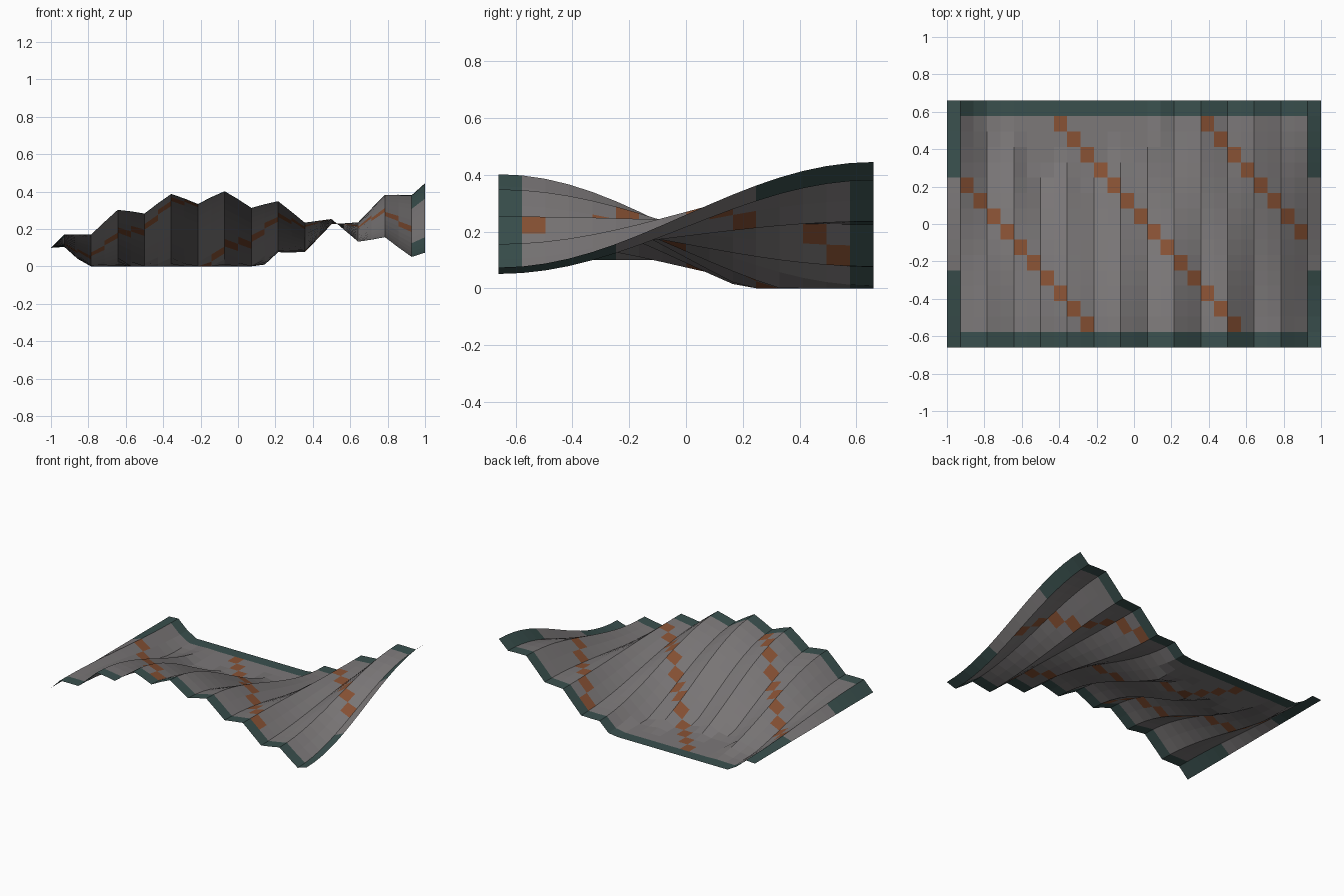
import bpy, bmesh, math

if "Cube" in bpy.data.objects:
    bpy.data.objects.remove(bpy.data.objects["Cube"])

COLS, ROWS = 28, 16
HALF_X, HALF_Y = 1.0, 0.66


def material(name, rgb):
    m = bpy.data.materials.new(name)
    m.diffuse_color = (*rgb, 1.0)
    m.use_nodes = True
    m.node_tree.nodes["Principled BSDF"].inputs["Base Color"].default_value = m.diffuse_color
    return m


# Height of the twisted, pleated sheet; it rests on the floor where it dips
def height(i, x, y):
    middle = 0.159 + 0.08 * x + 0.02 * x * x
    twist = 0.226 * math.sin(math.pi * (x + 1) / 1.53)
    pleat = 0.035 * math.sin(i * math.pi / 2)
    z = middle - twist * math.sin(y / HALF_Y * math.pi / 2) + pleat
    return max(0.0, z)


# Colour rule: teal hem, diagonal orange stripes, grey cloth
def colour(i, j):
    if j in (0, ROWS - 1):
        return 1
    if i in (0, COLS - 1):
        return 1 if (j < 5 or j >= ROWS - 5) else 0
    return 2 if (i - j) % 11 == 7 else 0


# Pleated cloth sheet
bm = bmesh.new()
grid = []
for j in range(ROWS + 1):
    y = HALF_Y - 2 * HALF_Y * j / ROWS
    row = []
    for i in range(COLS + 1):
        x = -HALF_X + 2 * HALF_X * i / COLS
        row.append(bm.verts.new((x, y, height(i, x, y))))
    grid.append(row)
for j in range(ROWS):
    for i in range(COLS):
        f = bm.faces.new((grid[j + 1][i], grid[j + 1][i + 1],
                          grid[j][i + 1], grid[j][i]))
        f.material_index = colour(i, j)

mesh = bpy.data.meshes.new("pleated_cloth")
bm.to_mesh(mesh)
bm.free()
mesh.materials.append(material("grey cloth", (0.20, 0.188, 0.19)))
mesh.materials.append(material("teal hem", (0.042, 0.08, 0.076)))
mesh.materials.append(material("rust stripe", (0.25, 0.085, 0.035)))
cloth = bpy.data.objects.new("pleated_cloth", mesh)
bpy.context.collection.objects.link(cloth)
